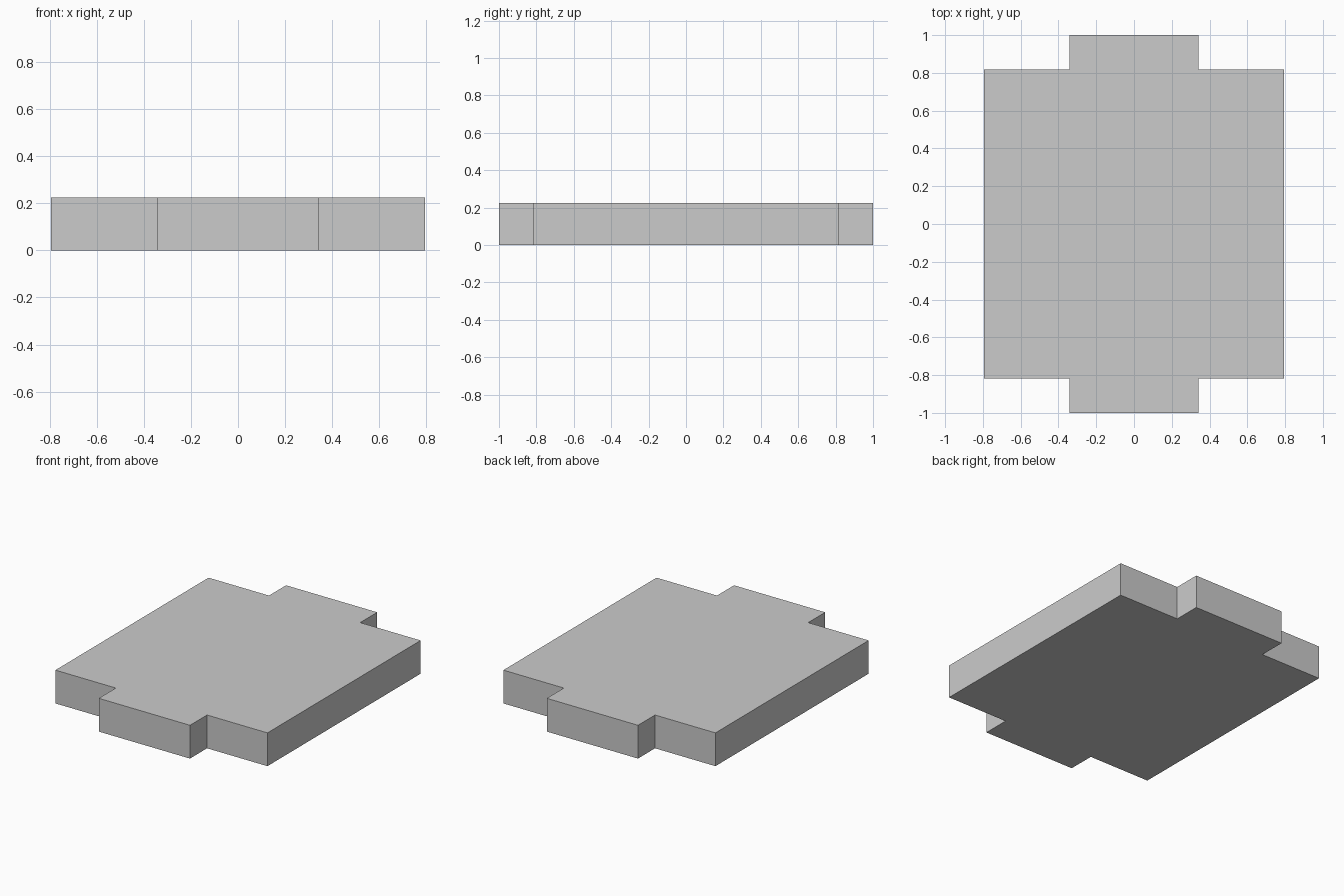
import bpy, bmesh

if "Cube" in bpy.data.objects:
    bpy.data.objects.remove(bpy.data.objects["Cube"])

HALF_W, HALF_L = 0.793, 1.0    # overall half width and half length
TAB_W, BODY_L = 0.341, 0.818   # half width of end tabs, half length of body
HEIGHT = 0.225

# Quarter outline of the slab, mirrored around into a full profile
quarter = [(HALF_W, BODY_L), (TAB_W, BODY_L), (TAB_W, HALF_L)]
half = quarter + [(-x, y) for x, y in reversed(quarter)]
outline = half + [(-x, -y) for x, y in half]

# Extrude the profile into a flat-faced slab with a tab at each end
bm = bmesh.new()
base = bm.faces.new([bm.verts.new((x, y, 0)) for x, y in outline])
top = bmesh.ops.extrude_face_region(bm, geom=[base], use_keep_orig=True)
verts = [v for v in top["geom"] if isinstance(v, bmesh.types.BMVert)]
bmesh.ops.translate(bm, verts=verts, vec=(0, 0, HEIGHT))
bmesh.ops.recalc_face_normals(bm, faces=bm.faces)

mesh = bpy.data.meshes.new("tabbed_slab")
bm.to_mesh(mesh)
bm.free()
bpy.context.collection.objects.link(bpy.data.objects.new("tabbed_slab", mesh))
